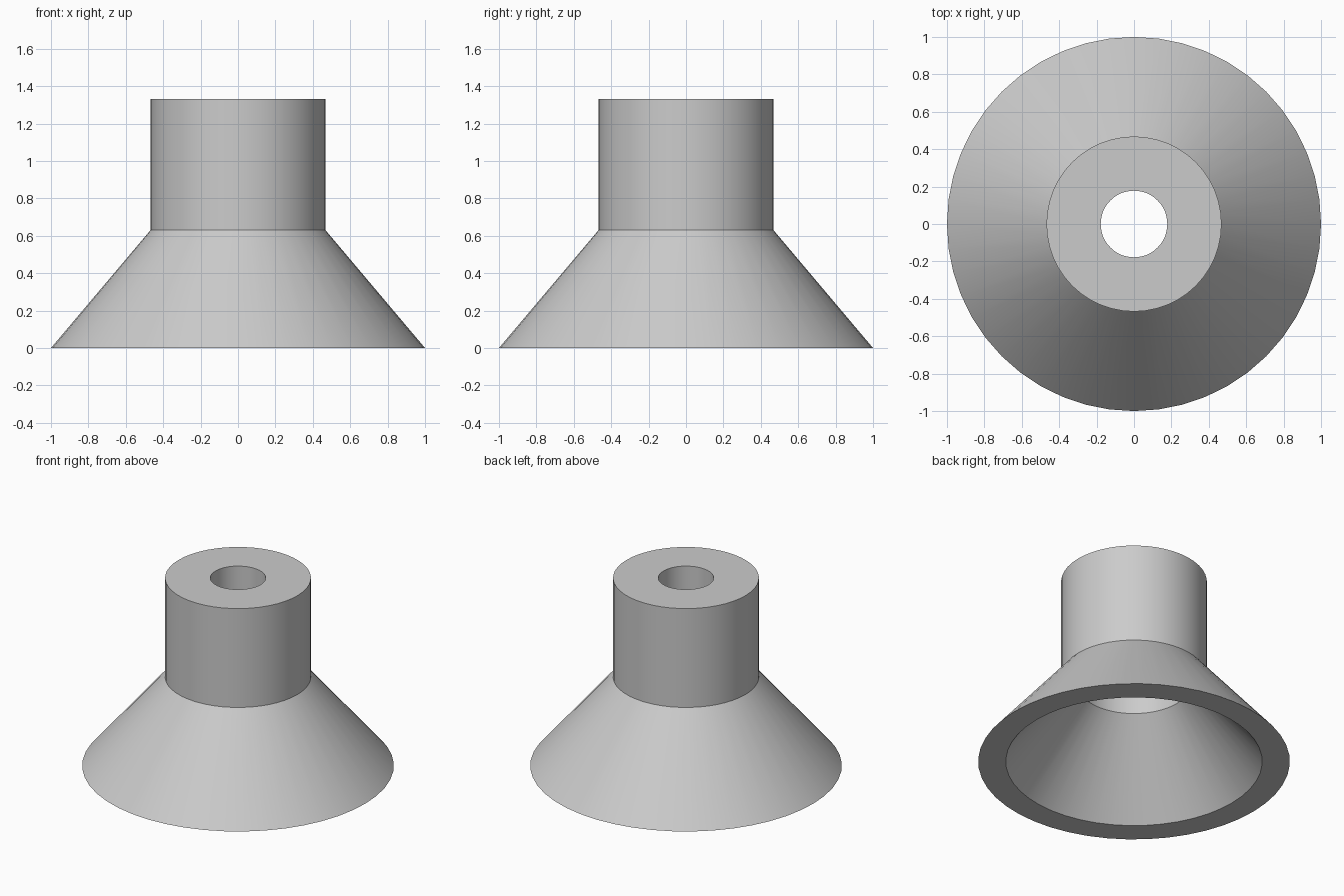
import bpy, bmesh
from math import cos, sin, tau, radians

cube = bpy.data.objects.get("Cube")
if cube:
    bpy.data.objects.remove(cube, do_unlink=True)

SIDES = 48

grey = bpy.data.materials.new("plain_grey")
grey.use_nodes = True
colour = (0.6, 0.6, 0.6, 1)
grey.diffuse_color = colour
grey.node_tree.nodes["Principled BSDF"].inputs["Base Color"].default_value = colour


def lathe(name, profile, material):
    """Revolve a closed (radius, height) profile around z."""
    bm = bmesh.new()
    rings = [[bm.verts.new((r * cos(tau * i / SIDES), r * sin(tau * i / SIDES), z))
              for i in range(SIDES)] for r, z in profile]
    for a, b in zip(rings, rings[1:] + rings[:1]):
        for i in range(SIDES):
            j = (i + 1) % SIDES
            bm.faces.new((a[i], a[j], b[j], b[i]))
    bmesh.ops.recalc_face_normals(bm, faces=bm.faces)
    mesh = bpy.data.meshes.new(name)
    bm.to_mesh(mesh)
    bm.free()
    mesh.materials.append(material)
    obj = bpy.data.objects.new(name, mesh)
    bpy.context.collection.objects.link(obj)
    return obj


# Flared cup with a hollow neck and a narrow hole through the top
cup = lathe("flared_cup", [
    (1.0, 0.0),      # outer foot
    (0.468, 0.63),   # shoulder
    (0.468, 1.33),   # neck top
    (0.178, 1.33),   # hole top
    (0.178, 0.92),   # hole bottom
    (0.355, 0.92),   # neck ceiling
    (0.355, 0.56),   # neck bore mouth
    (0.823, 0.0),    # inner foot
], grey)

bpy.ops.object.select_all(action="DESELECT")
cup.select_set(True)
bpy.context.view_layer.objects.active = cup
bpy.ops.object.shade_smooth_by_angle(angle=radians(30))
